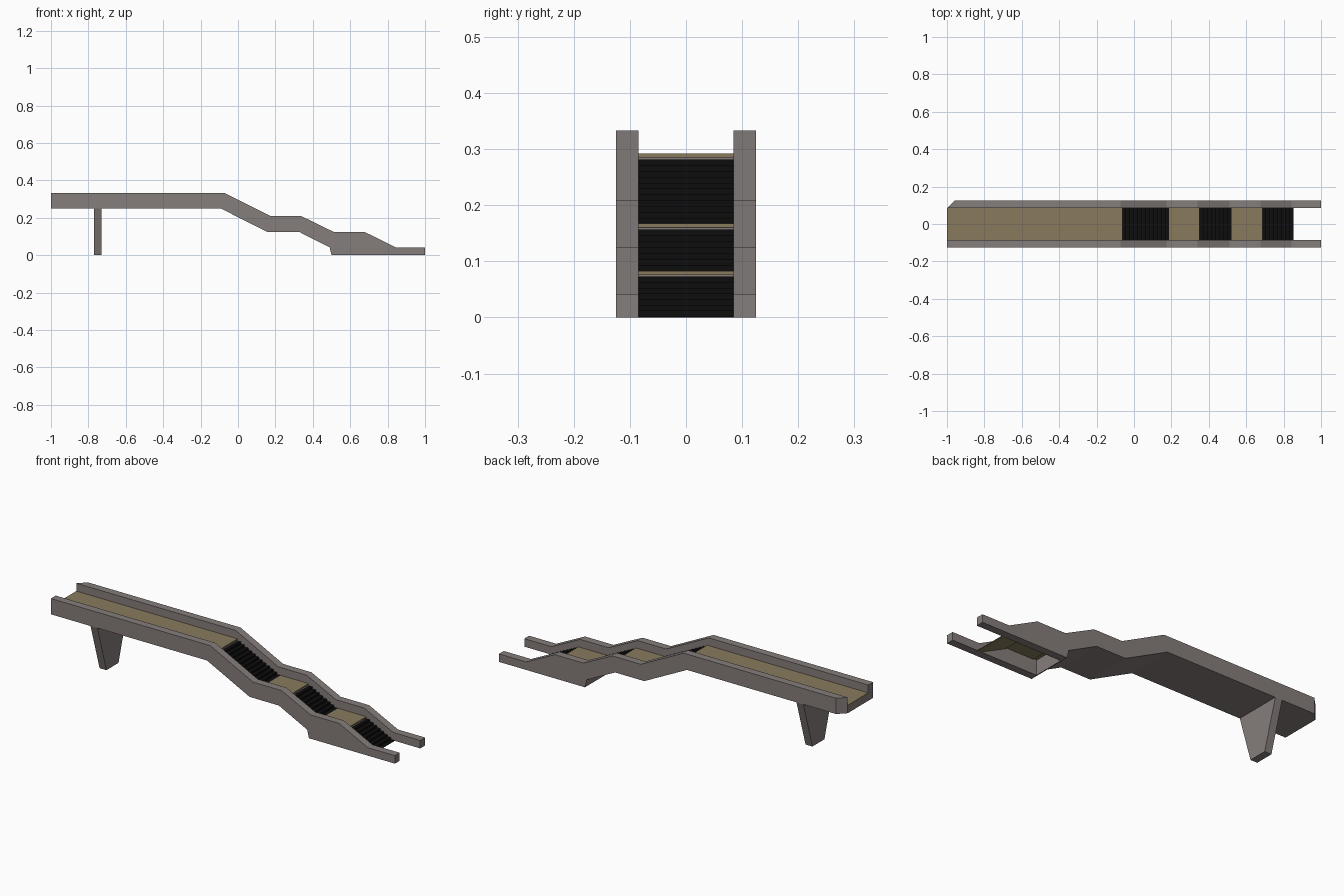
import bpy, bmesh

if "Cube" in bpy.data.objects:
    bpy.data.objects.remove(bpy.data.objects["Cube"])

def material(name, rgb):
    m = bpy.data.materials.new(name)
    m.diffuse_color = (*rgb, 1)
    m.use_nodes = True
    m.node_tree.nodes["Principled BSDF"].inputs["Base Color"].default_value = m.diffuse_color
    return m

GREY = material("warm grey", (0.235, 0.206, 0.198))
TAN = material("tan", (0.246, 0.195, 0.107))
BLACK = material("black", (0.004, 0.004, 0.004))


def extrude(name, profile, y0, y1, mats, rule=None, edit=None):
    """Solid from an xz outline swept from y0 to y1."""
    bm = bmesh.new()
    a = [bm.verts.new((x, y0, z)) for x, z in profile]
    b = [bm.verts.new((x, y1, z)) for x, z in profile]
    bm.faces.new(a)
    bm.faces.new(b[::-1])
    n = len(profile)
    for i in range(n):
        j = (i + 1) % n
        bm.faces.new((a[i], b[i], b[j], a[j]))
    bmesh.ops.recalc_face_normals(bm, faces=bm.faces)
    bm.normal_update()
    if rule:
        for f in bm.faces:
            f.material_index = rule(f)
    if edit:
        edit(bm)
    me = bpy.data.meshes.new(name)
    bm.to_mesh(me)
    bm.free()
    for m in mats:
        me.materials.append(m)
    ob = bpy.data.objects.new(name, me)
    bpy.context.collection.objects.link(ob)
    return ob


IN, OUT = 0.085, 0.125
TOP = [(-1, .333), (-.073, .333), (.175, .208), (.34, .208),
       (.51, .125), (.675, .125), (.842, .042), (1, .042)]
UNDER = [(.5, 0), (.49, .042), (.325, .125), (.155, .125), (-.093, .25), (-1, .25)]


# side rails; the back one has a mitred left end
def mitre(bm):
    for v in bm.verts:
        if v.co.x < -.99 and v.co.y > .12:
            v.co.x = -.96

rail = TOP + [(1, 0)] + UNDER
extrude("front_rail", rail, -OUT, -IN, [GREY])
extrude("back_rail", rail, IN, OUT, [GREY], edit=mitre)

# closed underside between the rails, open beyond its lower end
body_top = [(-1, .285), (-.08, .285), (.17, .16), (.34, .16), (.505, .078), (.505, 0)]
extrude("underbody", body_top + UNDER, -IN, IN, [GREY])

# flat landings
for i, (x0, x1, z) in enumerate([(-1, -.0625, .292), (.188, .351, .167), (.521, .686, .083)]):
    extrude(f"landing_{i + 1}", [(x0, z), (x1, z), (x1, z - .007), (x0, z - .007)],
            -IN, IN, [TAN])

# fine black steps with a tan sloping underside
for i, (x0, z0, x1, z1, n) in enumerate([(-.0625, .292, .188, .167, 12),
                                         (.351, .167, .521, .083, 8),
                                         (.686, .083, .852, .002, 8)]):
    w, h = (x1 - x0) / n, (z0 - z1) / n
    pts = [(x0, z0 - h)]
    for k in range(1, n + 1):
        pts.append((x0 + k * w, z0 - k * h))
        if k < n:
            pts.append((x0 + k * w, z0 - (k + 1) * h))
    pts += [(x1, z1 - .002), (x1 - w, z1 - .002), (x0, z0 - h - .002)]
    extrude(f"steps_{i + 1}", pts, -IN, IN, [BLACK, TAN],
            rule=lambda f: 1 if f.normal.z < -.1 else 0)

# support leg, narrowing towards the ground
def taper(bm):
    for v in bm.verts:
        if v.co.z < .1:
            v.co.y *= .4

extrude("support_leg", [(-.77, .25), (-.73, .25), (-.73, 0), (-.77, 0)],
        -OUT, OUT, [GREY], edit=taper)
